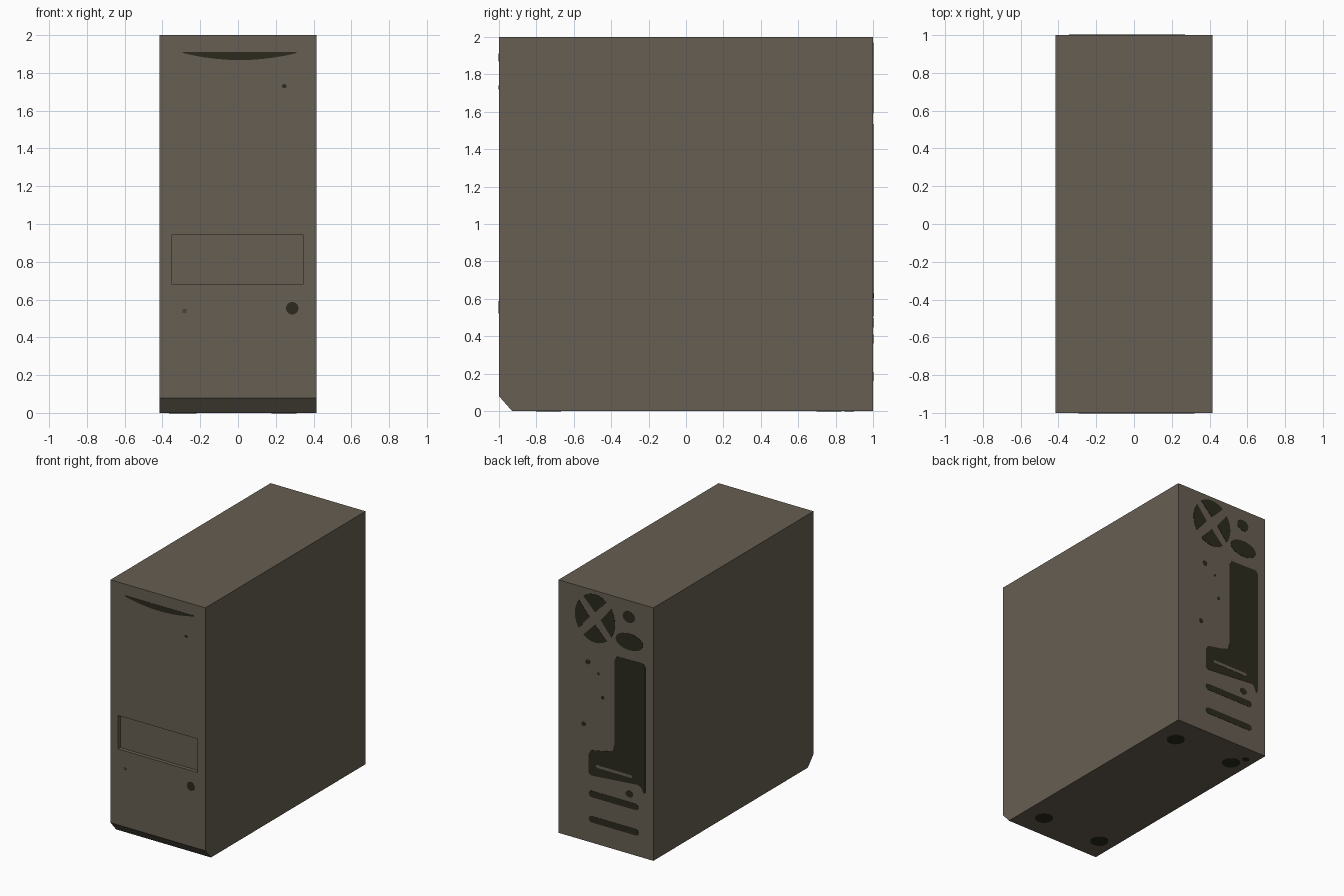
import bpy, bmesh
from math import cos, sin, pi, radians
from mathutils import Vector

if "Cube" in bpy.data.objects:
    bpy.data.objects.remove(bpy.data.objects["Cube"])

W = 0.415          # half width
T = 0.002          # thickness of painted details


def material(name, rgb):
    m = bpy.data.materials.new(name)
    m.diffuse_color = (*rgb, 1)
    m.use_nodes = True
    m.node_tree.nodes["Principled BSDF"].inputs["Base Color"].default_value = m.diffuse_color
    return m


CASE = material("grey_brown_case", (0.135, 0.112, 0.084))
DARK = material("dark_olive", (0.025, 0.023, 0.013))


def finish(bm, name, mat):
    bmesh.ops.recalc_face_normals(bm, faces=bm.faces)
    me = bpy.data.meshes.new(name)
    bm.to_mesh(me)
    bm.free()
    me.materials.append(mat)
    ob = bpy.data.objects.new(name, me)
    bpy.context.collection.objects.link(ob)
    return ob


# Sides that carry flat details: 2D point -> 3D point, outward normal
SIDES = {
    "front": (lambda u, v: Vector((u, -1, v)), Vector((0, -1, 0))),
    "back": (lambda u, v: Vector((u, 1, v)), Vector((0, 1, 0))),
    "bottom": (lambda u, v: Vector((u, v, 0)), Vector((0, 0, -1))),
}


def plate(name, side, outlines, mat=DARK, thick=T):
    place, n = SIDES[side]
    bm = bmesh.new()
    for pts in outlines:
        f = bm.faces.new([bm.verts.new(place(*p)) for p in pts])
        ext = bmesh.ops.extrude_face_region(bm, geom=[f], use_keep_orig=True)
        moved = [g for g in ext["geom"] if isinstance(g, bmesh.types.BMVert)]
        bmesh.ops.translate(bm, verts=moved, vec=n * thick)
    return finish(bm, name, mat)


def ellipse(cx, cy, rx, ry, n=24):
    return [(cx + rx * cos(2 * pi * i / n), cy + ry * sin(2 * pi * i / n)) for i in range(n)]


def rect(x0, x1, z0, z1):
    return [(x0, z0), (x1, z0), (x1, z1), (x0, z1)]


def slot(x0, x1, z, r, n=8):
    right = [(x1 - r + r * cos(a), z + r * sin(a)) for a in (pi * i / n - pi / 2 for i in range(n + 1))]
    left = [(x0 + r - r * cos(a), z - r * sin(a)) for a in (pi * i / n - pi / 2 for i in range(n + 1))]
    return right + left


# Case body: side profile with chamfered front toe, extruded across x
profile = [(-1, 0.08), (-0.93, 0), (1, 0), (1, 2), (-1, 2)]
bm = bmesh.new()
f = bm.faces.new([bm.verts.new((-W, y, z)) for y, z in profile])
ext = bmesh.ops.extrude_face_region(bm, geom=[f], use_keep_orig=True)
bmesh.ops.translate(bm, verts=[g for g in ext["geom"] if isinstance(g, bmesh.types.BMVert)], vec=(2 * W, 0, 0))
bmesh.ops.recalc_face_normals(bm, faces=bm.faces)

# Drive bay recess: inset the front face to the bay outline and push it in
front = next(f for f in bm.faces if f.normal.y < -0.99)
bmesh.ops.inset_individual(bm, faces=[front], thickness=0.05)
for v in front.verts:
    v.co.x = -0.35 if v.co.x < 0 else 0.345
    v.co.z = 0.68 if v.co.z < 1 else 0.945
bmesh.ops.inset_individual(bm, faces=[front], thickness=0)
for v in front.verts:
    v.co.y += 0.03
finish(bm, "case_body", CASE)

# Front: curved vent, lights and power button
arc = [(0.01 + 0.3 * t, 1.868 + 0.037 * t * t) for t in (i / 10 - 1 for i in range(21))]
plate("front_vent", "front", [arc + [(0.31, 1.911), (-0.29, 1.911)]])
plate("status_light", "front", [ellipse(0.245, 1.73, 0.013, 0.011, 12)])
plate("power_button", "front", [ellipse(0.287, 0.554, 0.033, 0.033)])
plate("small_marks", "front", [rect(-0.295, -0.273, z, z + 0.005) for z in (0.532, 0.543)])

# Back: fan grille with four openings
fan = []
for k in range(4):
    mid = k * pi / 2
    angs = [mid + radians(a) for a in range(-36, 37, 8)]
    tip = [(0.095 + 0.05 * cos(mid), 1.78 + 0.05 * sin(mid))]
    fan.append(tip + [(0.095 + 0.175 * cos(a), 1.78 + 0.19 * sin(a)) for a in angs])
plate("fan_grille", "back", fan)

# Back: power sockets
plate("power_sockets", "back", [ellipse(-0.2, 1.87, 0.052, 0.045), ellipse(-0.205, 1.675, 0.12, 0.065)])

# Back: connector panel with a light slit
panel = [(-0.074, 1.49), (-0.095, 1.53), (-0.325, 1.535), (-0.345, 1.51), (-0.345, 0.52),
         (-0.33, 0.505), (-0.31, 0.55), (-0.28, 0.565), (0.13, 0.53), (0.153, 0.55),
         (0.153, 0.69), (0.13, 0.73), (0.0, 0.755), (-0.06, 0.775), (-0.074, 0.83)]
plate("connector_panel", "back", [panel])
plate("panel_slit", "back", [slot(-0.235, 0.085, 0.617, 0.012)], CASE, 2 * T)

# Back: expansion slots, screw and small holes
plate("expansion_slots", "back", [slot(-0.285, 0.15, z, 0.025) for z in (0.385, 0.185)])
plate("slot_screw", "back", [ellipse(-0.205, 0.472, 0.033, 0.026, 16)])
plate("small_holes", "back", [ellipse(x, z, r, r, 10) for x, z, r in
      ((0.066, 1.35, 0.01), (0.03, 1.17, 0.013), (0.16, 1.42, 0.02), (0.196, 0.92, 0.018))])

# Bottom: four round feet
plate("feet", "bottom", [ellipse(x, y, 0.066, 0.066) for x in (-0.285, 0.243) for y in (-0.735, 0.765)])
plate("foot_mark", "bottom", [ellipse(-0.335, 0.872, 0.03, 0.025, 12)])
